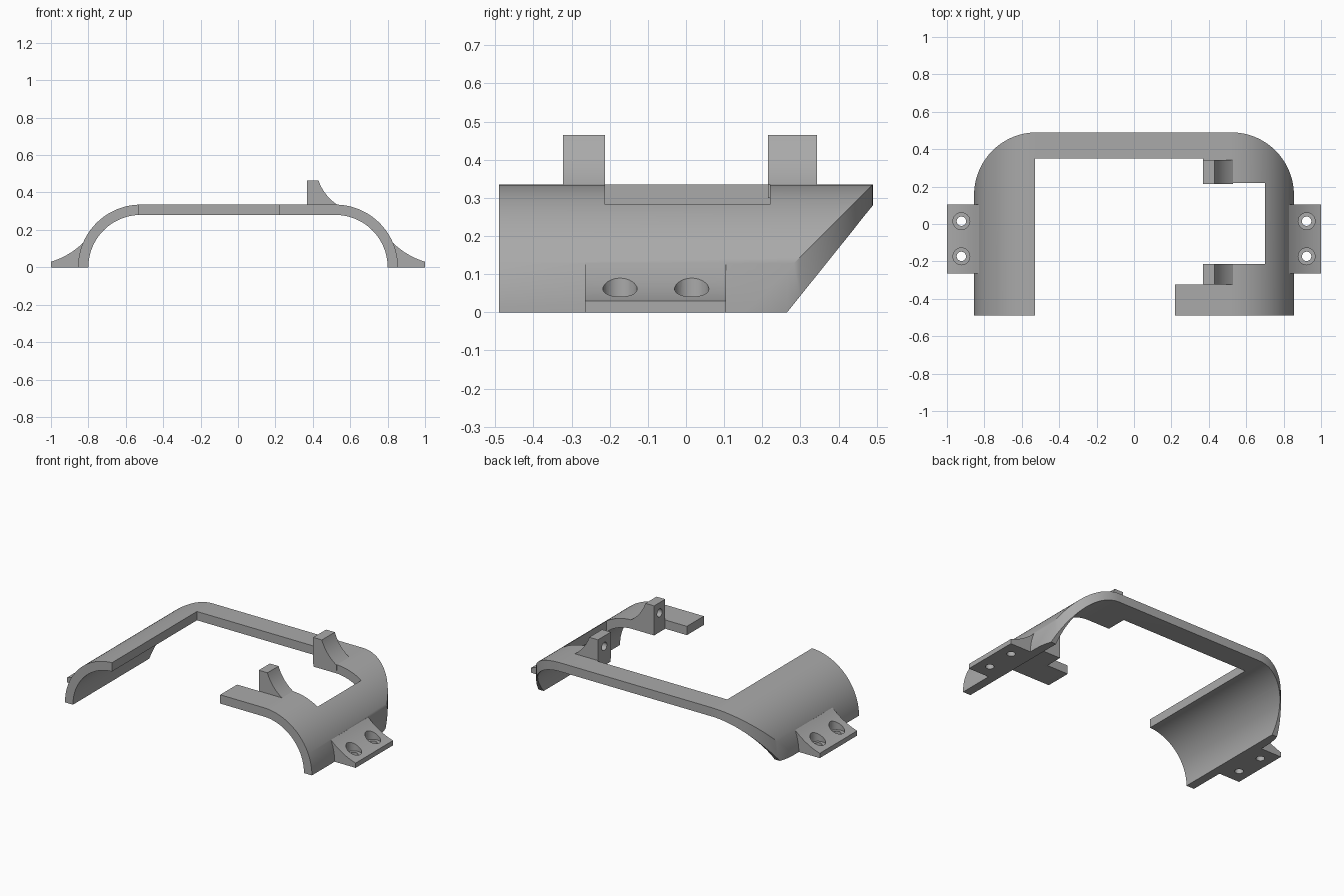
import bpy
import bmesh
from math import cos, sin, pi, radians
from mathutils import Matrix, Vector

old = bpy.data.objects.get("Cube")
if old:
    bpy.data.objects.remove(old)

GREY = (0.4, 0.4, 0.4, 1)
grey = bpy.data.materials.new("plain grey")
grey.use_nodes = True
grey.diffuse_color = GREY
grey.node_tree.nodes["Principled BSDF"].inputs["Base Color"].default_value = GREY


def finish(bm, name):
    bmesh.ops.recalc_face_normals(bm, faces=bm.faces)
    mesh = bpy.data.meshes.new(name)
    bm.to_mesh(mesh)
    bm.free()
    mesh.materials.append(grey)
    obj = bpy.data.objects.new(name, mesh)
    bpy.context.collection.objects.link(obj)
    return obj


def prism(name, points, axis, low, high):
    """Extrude a 2D outline along the given axis."""
    place = {"x": lambda a, b: (low, a, b),
             "y": lambda a, b: (a, low, b),
             "z": lambda a, b: (a, b, low)}[axis]
    bm = bmesh.new()
    face = bm.faces.new([bm.verts.new(place(a, b)) for a, b in points])
    step = Vector([(high - low) if axis == c else 0 for c in "xyz"])
    ext = bmesh.ops.extrude_face_region(bm, geom=[face], use_keep_orig=True)
    moved = [v for v in ext["geom"] if isinstance(v, bmesh.types.BMVert)]
    bmesh.ops.translate(bm, verts=moved, vec=step)
    return finish(bm, name)


def cylinder(name, radius, depth, centre, along_x=False):
    bm = bmesh.new()
    turn = Matrix.Rotation(pi / 2 if along_x else 0, 4, "Y")
    bmesh.ops.create_cone(bm, cap_ends=True, segments=32, radius1=radius, radius2=radius,
                          depth=depth, matrix=Matrix.Translation(centre) @ turn)
    return finish(bm, name)


def boolean(obj, cutter, operation="DIFFERENCE"):
    mod = obj.modifiers.new("cut", "BOOLEAN")
    mod.operation, mod.object, mod.solver = operation, cutter, "EXACT"
    bpy.context.view_layer.objects.active = obj
    bpy.ops.object.modifier_apply(modifier=mod.name)
    bpy.data.objects.remove(cutter)


def smooth(obj):
    bpy.ops.object.select_all(action="DESELECT")
    obj.select_set(True)
    bpy.context.view_layer.objects.active = obj
    bpy.ops.object.shade_smooth_by_angle(angle=radians(30))


def arc(cx, cy, r, start, end, steps=32):
    angles = [radians(start + (end - start) * i / steps) for i in range(steps + 1)]
    return [(cx + r * cos(t), cy + r * sin(t)) for t in angles]


def curve(a, b, c, steps=14):
    """Quadratic curve from a to c, pulled towards b."""
    a, b, c = Vector(a), Vector(b), Vector(c)
    ts = [i / steps for i in range(steps + 1)]
    return [tuple(a * (1 - t) ** 2 + b * 2 * t * (1 - t) + c * t * t) for t in ts]


# Arched shell, running front to back
BEND, OUTER, INNER, BACK = 0.52, 0.335, 0.28, 0.49
section = (arc(BEND, 0, OUTER, 0, 90) + arc(-BEND, 0, OUTER, 90, 180)
           + arc(-BEND, 0, INNER, 180, 90) + arc(BEND, 0, INNER, 90, 0))
frame = prism("arched_frame", section, "y", -BACK, BACK + 0.1)

# Plan outline: rounded back corners and the stepped opening
corner = BACK - OUTER
plan = [(0.9, -0.6), (0.9, corner), *arc(BEND, corner, OUTER, 0, 90),
        *arc(-BEND, corner, OUTER, 90, 180), (-0.9, corner), (-0.9, -0.6),
        (-0.53, -0.6), (-0.53, 0.35), (0.37, 0.35), (0.37, 0.22), (0.70, 0.22),
        (0.70, -0.213), (0.37, -0.213), (0.37, -0.323), (0.22, -0.323), (0.22, -0.6)]
boolean(frame, prism("plan_cutter", plan, "z", -0.1, 0.6), "INTERSECT")

# Sloping undercut at the back of both side walls
slope = [(0.185, -0.1), (0.49, 0.28), (0.8, 0.28), (0.8, -0.1)]
boolean(frame, prism("slope_cutter", slope, "x", -1.2, 1.2))
smooth(frame)

# Mounting flanges with counterbored screw holes
for side, label in ((1, "left"), (-1, "right")):
    outline = [(0.81, 0), (1, 0)] + curve((1, 0.03), (0.905, 0.058), (0.829, 0.13)) + [(0.81, 0.13)]
    flange = prism(label + "_flange", [(side * x, z) for x, z in outline], "y", -0.265, 0.105)
    for y in (0.015, -0.173):
        boolean(flange, cylinder("counterbore", 0.045, 0.2, (side * 0.923, y, 0.13)))
        boolean(flange, cylinder("screw_hole", 0.025, 0.3, (side * 0.923, y, 0)))
    smooth(flange)

# Upright lugs with a blind pin hole in the inner face
lug = [(0.37, 0.30), (0.37, 0.465)] + curve((0.43, 0.465), (0.458, 0.385), (0.53, 0.335)) + [(0.53, 0.30)]
for label, low, high in (("front", -0.323, -0.213), ("back", 0.215, 0.343)):
    post = prism(label + "_lug", lug, "y", low, high)
    boolean(post, cylinder("pin_hole", 0.025, 0.1, (0.37, (low + high) / 2, 0.40), True))
    smooth(post)
